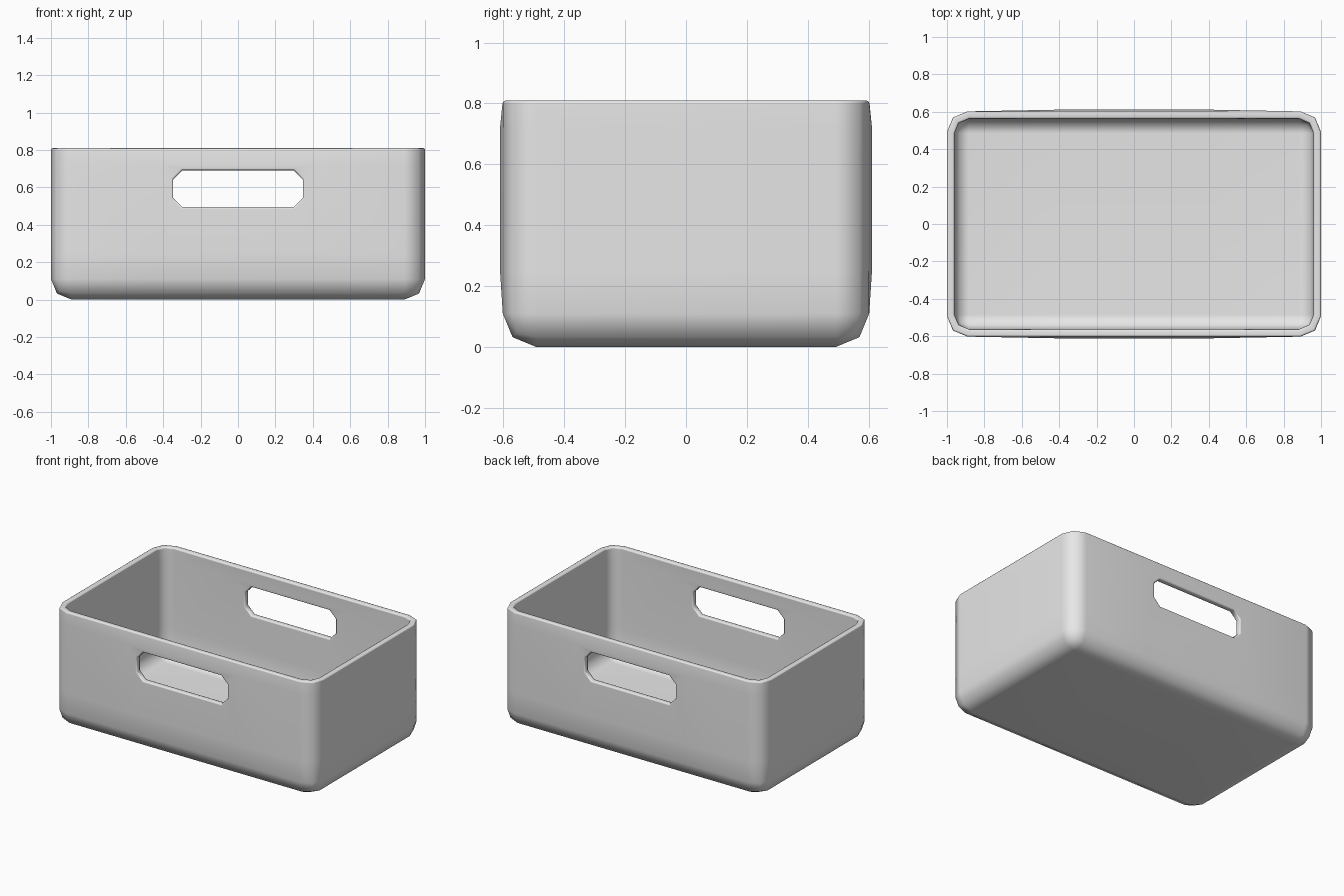
import bpy, bmesh, math
from mathutils import Vector

default_cube = bpy.data.objects.get("Cube")
if default_cube:
    bpy.data.objects.remove(default_cube, do_unlink=True)

HALF_X, HALF_Y, HEIGHT = 1.0, 0.602, 0.81
RADIUS, WALL, BULGE = 0.11, 0.04, 0.009

grey = bpy.data.materials.new("plain grey")
grey.use_nodes = True
grey.diffuse_color = (0.8, 0.8, 0.8, 1)
grey.node_tree.nodes["Principled BSDF"].inputs["Base Color"].default_value = (0.8, 0.8, 0.8, 1)


def make_object(name, bm):
    mesh = bpy.data.meshes.new(name)
    bm.to_mesh(mesh)
    bm.free()
    obj = bpy.data.objects.new(name, mesh)
    bpy.context.collection.objects.link(obj)
    mesh.materials.append(grey)
    return obj


# Outer shell: rounded upright and bottom edges, open top
bm = bmesh.new()
bmesh.ops.create_cube(bm, size=2)
for v in bm.verts:
    v.co = Vector((v.co.x * HALF_X, v.co.y * HALF_Y, (v.co.z + 1) * HEIGHT / 2))
rounded = [e for e in bm.edges if min(v.co.z for v in e.verts) < 0.01]
bmesh.ops.bevel(bm, geom=rounded, offset=RADIUS, segments=2, profile=0.5,
                affect='EDGES', clamp_overlap=True)
bm.normal_update()
top = [f for f in bm.faces if f.normal.z > 0.9]
bmesh.ops.delete(bm, geom=top, context='FACES')

# Slight outward swell in the middle of the long walls
for co, no in [((0.42, 0, 0), (1, 0, 0)), ((-0.42, 0, 0), (1, 0, 0)),
               ((0, 0, 0.25), (0, 0, 1)), ((0, 0, 0.72), (0, 0, 1))]:
    bmesh.ops.bisect_plane(bm, geom=bm.verts[:] + bm.edges[:] + bm.faces[:],
                           plane_co=co, plane_no=no)
for v in bm.verts:
    if abs(v.co.x) < 0.45 and 0.2 < v.co.z < 0.75 and abs(v.co.y) > HALF_Y - 0.01:
        v.co.y += math.copysign(BULGE, v.co.y)
box = make_object("storage_box", bm)

# Handle cutter: long slot with clipped corners
bm = bmesh.new()
hx, hz, clip = 0.347, 0.098, 0.05
corner = [(hx, hz - clip), (hx - clip, hz)]
outline = corner + [(-x, z) for x, z in reversed(corner)]
outline += [(-x, -z) for x, z in outline]
slot = bm.faces.new([bm.verts.new((x, -1, z + 0.593)) for x, z in outline])
ext = bmesh.ops.extrude_face_region(bm, geom=[slot])
bmesh.ops.translate(bm, vec=(0, 2, 0),
                    verts=[g for g in ext["geom"] if isinstance(g, bmesh.types.BMVert)])
bmesh.ops.recalc_face_normals(bm, faces=bm.faces[:])
cutter = make_object("handle_cutter", bm)
cutter.hide_render = True

# Wall thickness, handle openings, softened rims
shell = box.modifiers.new("walls", 'SOLIDIFY')
shell.thickness = WALL
shell.offset = -1
shell.use_even_offset = True
cut = box.modifiers.new("handles", 'BOOLEAN')
cut.operation = 'DIFFERENCE'
cut.solver = 'EXACT'
cut.object = cutter
soft = box.modifiers.new("soft_rims", 'BEVEL')
soft.width = 0.01
soft.segments = 2
soft.limit_method = 'ANGLE'
soft.angle_limit = math.radians(60)

bpy.context.view_layer.update()
graph = bpy.context.evaluated_depsgraph_get()
finished = bpy.data.meshes.new_from_object(box.evaluated_get(graph))
box.modifiers.clear()
box.data = finished
bpy.data.objects.remove(cutter, do_unlink=True)

# Smooth shading with flat walls kept flat
bpy.ops.object.select_all(action='DESELECT')
box.select_set(True)
bpy.context.view_layer.objects.active = box
bpy.ops.object.shade_smooth_by_angle(angle=math.radians(50))
weighted = box.modifiers.new("even_shading", 'WEIGHTED_NORMAL')
weighted.keep_sharp = True
